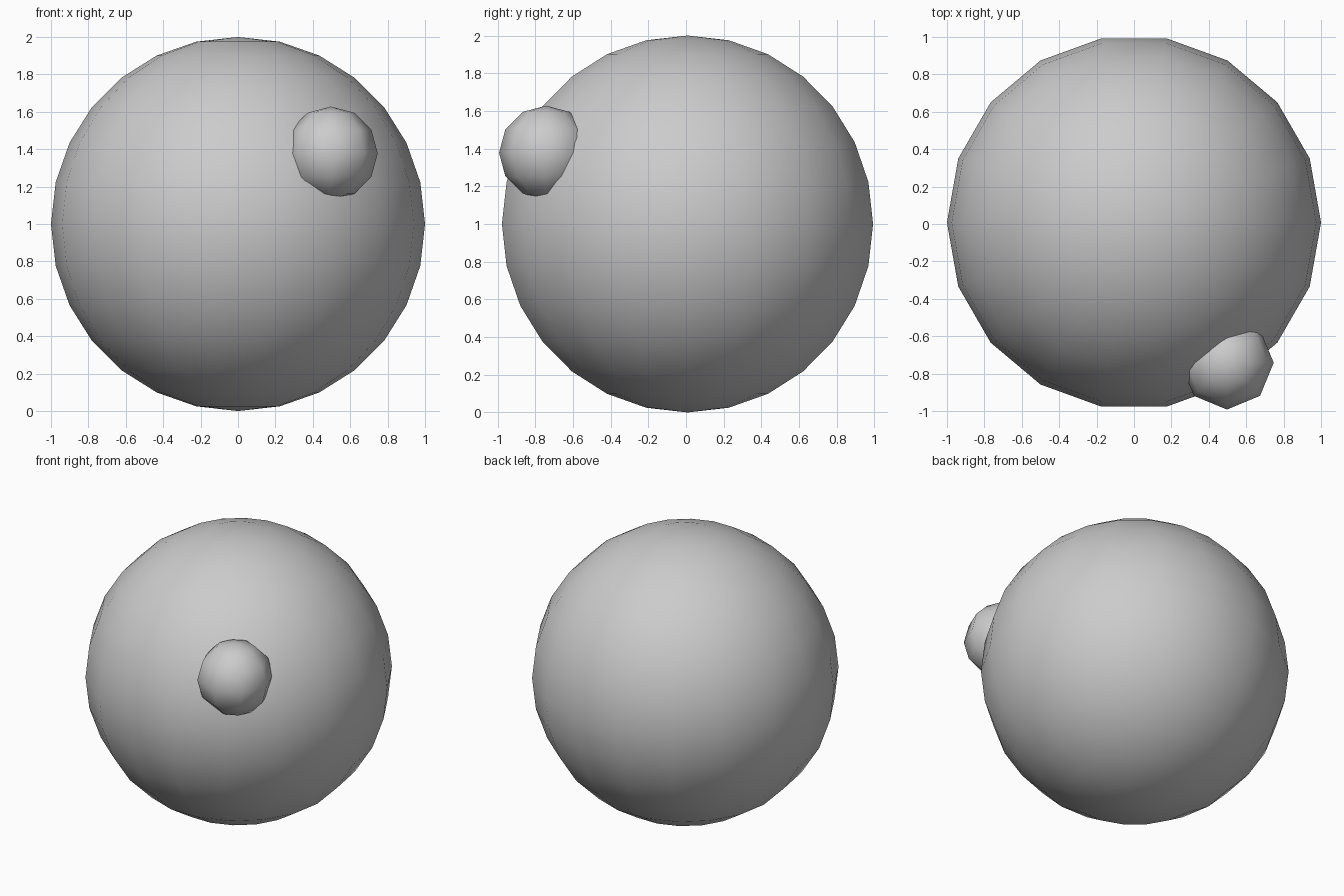
import bpy, math

if "Cube" in bpy.data.objects:
    bpy.data.objects.remove(bpy.data.objects["Cube"])


def ball(name, segments, rings, radius, centre):
    bpy.ops.mesh.primitive_uv_sphere_add(
        segments=segments, ring_count=rings, radius=radius, location=centre,
        rotation=(0, 0, math.pi / 2))  # puts a vertex column on +x and -x
    obj = bpy.context.object
    obj.name = name
    bpy.ops.object.transform_apply(location=False, rotation=True, scale=False)
    bpy.ops.object.shade_smooth()
    return obj


# Large body sphere
ball("body", 18, 14, 1.0, (0, 0.008, 1.0))

# Small bump half sunk into the front right of the body
ball("bump", 8, 6, 0.25, (0.497, -0.742, 1.378))
